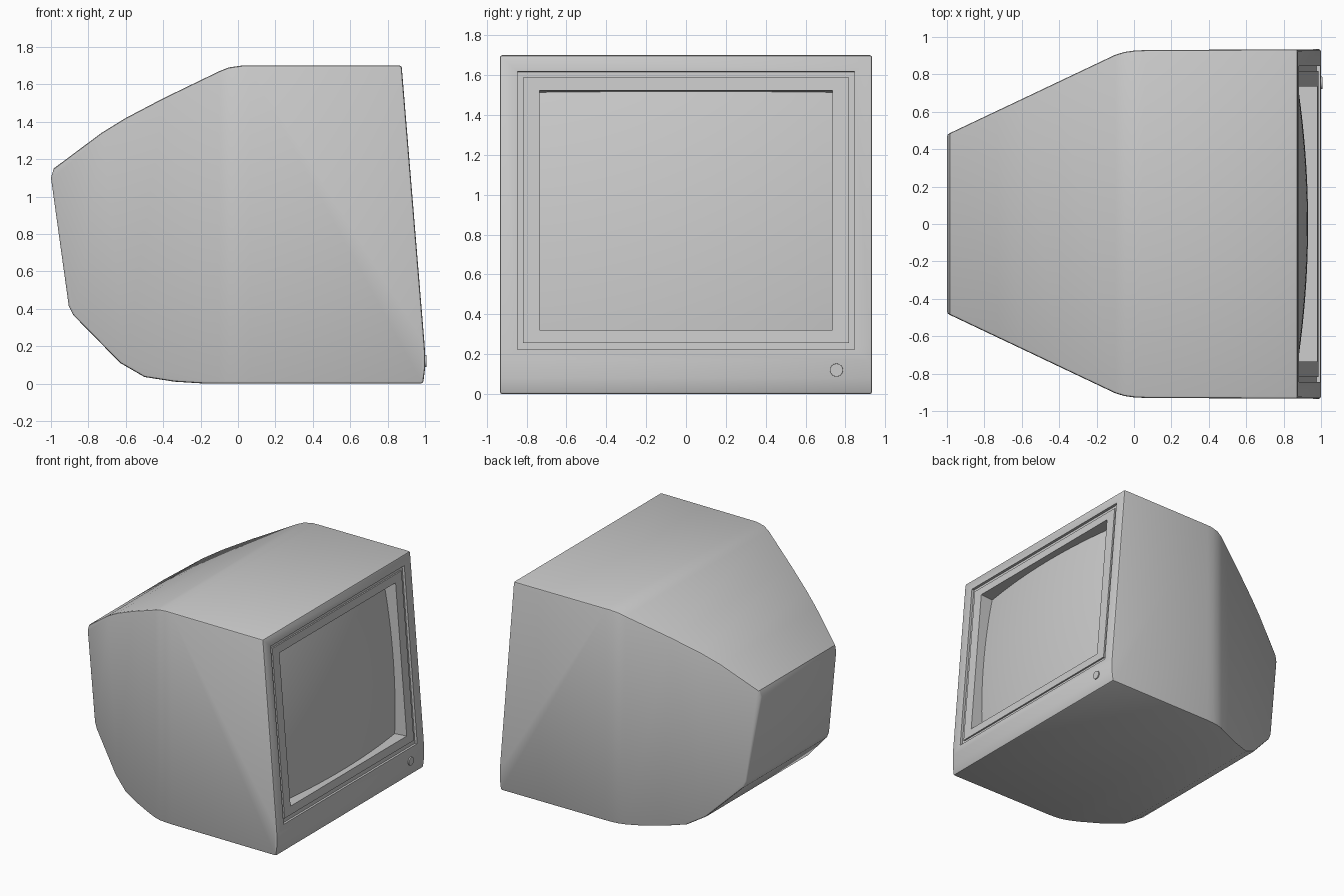
import bpy, bmesh, math
from mathutils import Matrix, Vector

if "Cube" in bpy.data.objects:
    bpy.data.objects.remove(bpy.data.objects["Cube"])

TILT = math.atan(0.0822)                       # lean of the front face
FRAME = Matrix.Translation((0.935, 0, 0.97)) @ Matrix.Rotation(-TILT, 4, 'Y')


def make(name, bm):
    bmesh.ops.recalc_face_normals(bm, faces=bm.faces)
    me = bpy.data.meshes.new(name)
    bm.to_mesh(me)
    bm.free()
    ob = bpy.data.objects.new(name, me)
    bpy.context.collection.objects.link(ob)
    return ob


def prism(name, pts, offset):
    bm = bmesh.new()
    face = bm.faces.new([bm.verts.new(p) for p in pts])
    ext = bmesh.ops.extrude_face_region(bm, geom=[face])
    bmesh.ops.translate(bm, vec=offset, verts=[g for g in ext['geom'] if isinstance(g, bmesh.types.BMVert)])
    return make(name, bm)


def front_box(name, hy, z0, z1, d0, d1):
    """Box in the tilted front frame; d0..d1 are depths along the face normal."""
    bm = bmesh.new()
    size = Matrix.Diagonal((d1 - d0, 2 * hy, z1 - z0, 1))
    pos = Matrix.Translation(((d0 + d1) / 2, 0, (z0 + z1) / 2 - 0.97))
    bmesh.ops.create_cube(bm, size=1, matrix=FRAME @ pos @ size)
    return make(name, bm)


def apply(ob, mod):
    bpy.context.view_layer.objects.active = ob
    bpy.ops.object.modifier_apply(modifier=mod.name)


def boolean(ob, tool, op):
    m = ob.modifiers.new('cut', 'BOOLEAN')
    m.operation, m.object, m.solver = op, tool, 'EXACT'
    apply(ob, m)
    bpy.data.objects.remove(tool)


def smooth(ob):
    bpy.ops.object.select_all(action='DESELECT')
    ob.select_set(True)
    bpy.context.view_layer.objects.active = ob
    bpy.ops.object.shade_smooth_by_angle(angle=math.radians(30))


# housing: side profile intersected with the tapering plan
side = [(-1, 1.10), (-0.985, 1.15), (-0.73, 1.34), (-0.6, 1.42), (-0.4, 1.525), (-0.1, 1.67),
        (-0.05, 1.69), (0.02, 1.70), (0.875, 1.70), (0.995, 0.24), (1.0, 0.17), (1.0, 0.08),
        (0.99, 0), (-0.18, 0), (-0.34, 0.01), (-0.5, 0.035), (-0.63, 0.11), (-0.88, 0.365), (-0.905, 0.415)]
plan = [(-1.05, 0.455), (-0.6, 0.668), (-0.1, 0.905), (-0.05, 0.92), (0.0, 0.927), (0.06, 0.93), (1.1, 0.935)]
housing = prism('housing', [(x, -1.2, z) for x, z in side], (0, 2.4, 0))
outline = [(x, w, -0.5) for x, w in plan] + [(x, -w, -0.5) for x, w in reversed(plan)]
boolean(housing, prism('plan_cutter', outline, (0, 0, 3)), 'INTERSECT')

bev = housing.modifiers.new('edges', 'BEVEL')
bev.width, bev.segments, bev.limit_method, bev.angle_limit = 0.012, 2, 'ANGLE', math.radians(42)
apply(housing, bev)

# groove around the bezel and pocket for the tube
boolean(housing, front_box('groove_cutter', 0.845, 0.22, 1.62, -0.02, 0.1), 'DIFFERENCE')
boolean(housing, front_box('pocket_cutter', 0.735, 0.32, 1.525, -0.13, 0.1), 'DIFFERENCE')
inv = FRAME.inverted()
bm = bmesh.new()
bm.from_mesh(housing.data)
floor = [f for f in bm.faces if all(abs((inv @ v.co).x + 0.13) < 1e-3 and abs(v.co.y) < 0.74 for v in f.verts)]
bmesh.ops.delete(bm, geom=floor, context='FACES')
bm.to_mesh(housing.data)
bm.free()
smooth(housing)

# raised inner bezel frame
bezel = front_box('inner_bezel', 0.818, 0.255, 1.59, -0.03, -0.008)
boolean(bezel, front_box('bezel_cutter', 0.735, 0.32, 1.525, -0.2, 0.1), 'DIFFERENCE')

# domed glass
bm = bmesh.new()
bmesh.ops.create_grid(bm, x_segments=28, y_segments=24, size=1)
for v in bm.verts:
    y, z = v.co.x * 0.735, v.co.y * 0.6025
    v.co = FRAME @ Vector((-0.025 - 0.1 * (y * y + z * z), y, z - 0.0475))
screen = make('screen', bm)
if screen.data.polygons[0].normal.x < 0:
    screen.data.flip_normals()
smooth(screen)

# power button
bm = bmesh.new()
bmesh.ops.create_cone(bm, cap_ends=True, segments=32, radius1=0.034, radius2=0.032, depth=0.03,
                      matrix=Matrix.Translation((0.993, 0.755, 0.12)) @ Matrix.Rotation(math.pi / 2, 4, 'Y'))
smooth(make('power_button', bm))
